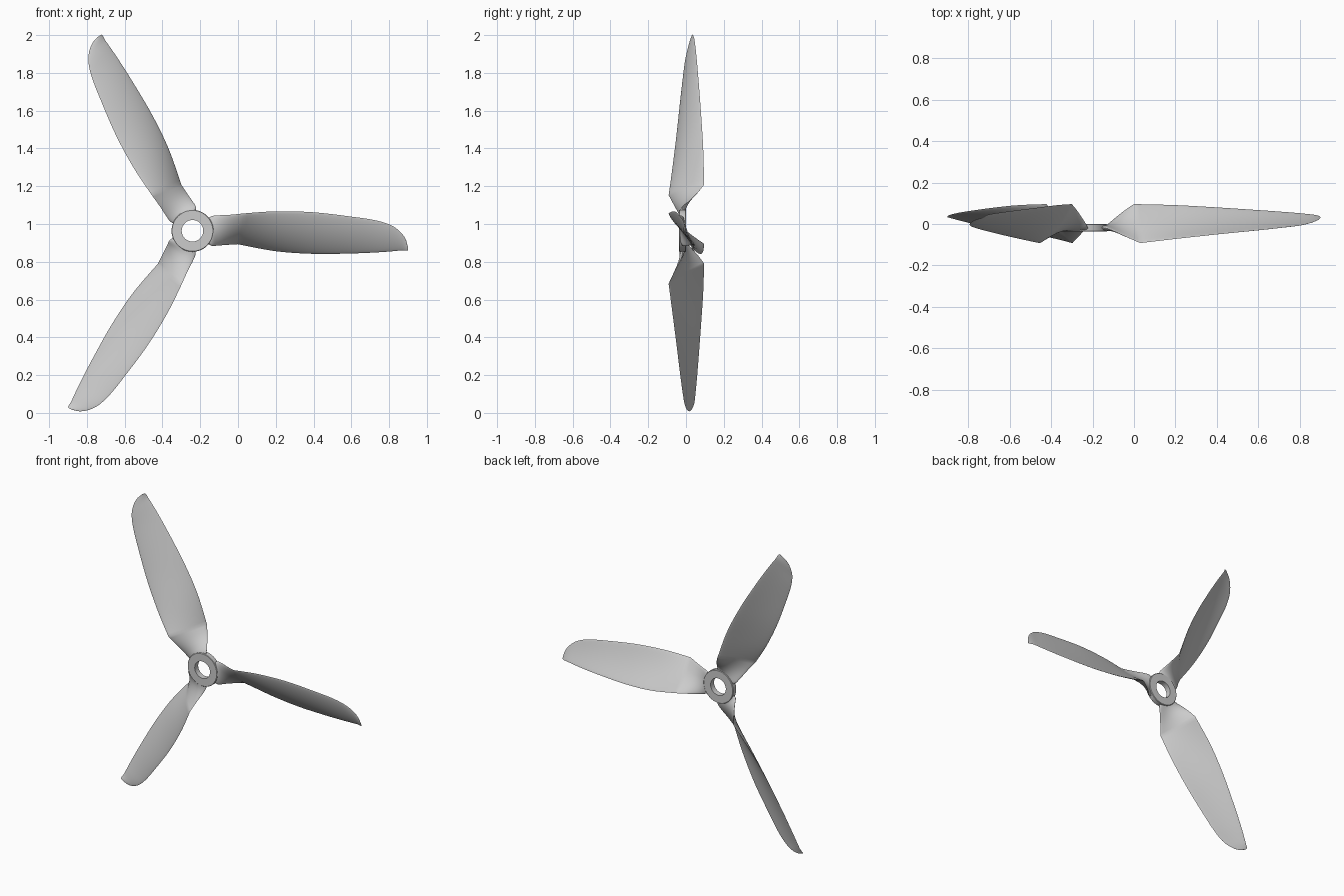
import bpy, bmesh, math
from mathutils import Vector, Matrix

if "Cube" in bpy.data.objects:
    bpy.data.objects.remove(bpy.data.objects["Cube"])

HUB = Vector((-0.241, 0.0, 0.964))


def make_object(name, bm):
    bmesh.ops.recalc_face_normals(bm, faces=bm.faces)
    mesh = bpy.data.meshes.new(name)
    bm.to_mesh(mesh)
    bm.free()
    ob = bpy.data.objects.new(name, mesh)
    bpy.context.collection.objects.link(ob)
    bpy.context.view_layer.objects.active = ob
    ob.select_set(True)
    bpy.ops.object.shade_smooth_by_angle(angle=math.radians(35))
    ob.select_set(False)
    return ob


def spline(keys, steps):
    """Catmull-Rom through rows of numbers."""
    out = []
    for i in range(len(keys) - 1):
        p0, p1 = keys[max(i - 1, 0)], keys[i]
        p2, p3 = keys[i + 1], keys[min(i + 2, len(keys) - 1)]
        for s in range(steps):
            t = s / steps
            out.append([0.5 * (2 * b + (c - a) * t + (2 * a - 5 * b + 4 * c - d) * t * t
                               + (3 * b - a - 3 * c + d) * t ** 3)
                        for a, b, c, d in zip(p0, p1, p2, p3)])
    out.append(list(keys[-1]))
    return out


# blade sections: leading edge x,y,z / trailing edge x,y,z / thickness / camber
root = [
    (-0.175, -0.018, 1.020, -0.175, -0.018, 0.905, 0.034, 0.0),
    (-0.140, -0.019, 1.041, -0.140, -0.016, 0.885, 0.030, 0.002),
    (-0.100, -0.033, 1.046, -0.105, 0.016, 0.886, 0.024, 0.006),
    (-0.040, -0.061, 1.049, -0.050, 0.062, 0.890, 0.019, 0.012),
    (0.030, -0.092, 1.056, 0.000, 0.096, 0.893, 0.016, 0.016),
]
outer = [
    root[-1],
    (0.20, -0.072, 1.067, 0.20, 0.091, 0.856, 0.015, 0.018),
    (0.40, -0.050, 1.062, 0.40, 0.080, 0.842, 0.013, 0.015),
    (0.60, -0.030, 1.039, 0.60, 0.067, 0.844, 0.011, 0.011),
    (0.72, -0.017, 1.021, 0.74, 0.057, 0.850, 0.009, 0.008),
    (0.80, -0.007, 0.998, 0.82, 0.050, 0.856, 0.008, 0.006),
    (0.85, 0.005, 0.967, 0.865, 0.045, 0.860, 0.007, 0.004),
    (0.885, 0.018, 0.925, 0.888, 0.040, 0.859, 0.005, 0.002),
    (0.899, 0.030, 0.880, 0.899, 0.034, 0.861, 0.003, 0.0),
]
stations = spline(root, 4)[:-1] + spline(outer, 6)


def blade(name, angle):
    n = 14
    bm = bmesh.new()
    rings = []
    for sx, sy, sz, ex, ey, ez, thick, camber in stations:
        a, b = Vector((sx, sy, sz)), Vector((ex, ey, ez))
        d = b - a
        front = Vector((0, d.z, -d.y)).normalized()
        upper, lower = [], []
        for i in range(n + 1):
            t = 0.5 - 0.5 * math.cos(math.pi * i / n)
            bulge = 4 * t * (1 - t)
            mid = a + d * t + front * camber * bulge
            half = front * thick * 0.5 * max(bulge, 0.0) ** 0.5
            upper.append(mid + half)
            if 0 < i < n:
                lower.append(mid - half)
        rings.append([bm.verts.new(p) for p in upper + lower[::-1]])
    for r, q in zip(rings, rings[1:]):
        for i in range(len(r)):
            j = (i + 1) % len(r)
            bm.faces.new((r[i], r[j], q[j], q[i]))
    bm.faces.new(rings[0])
    bm.faces.new(rings[-1])
    # turn around the hub axis
    bmesh.ops.rotate(bm, verts=bm.verts, cent=HUB,
                     matrix=Matrix.Rotation(-angle, 3, 'Y'))
    return make_object(name, bm)


for k in range(3):
    blade("blade_%d" % (k + 1), math.radians(120 * k))

# hub ring: rectangular profile with tiny bevels spun around y
bm = bmesh.new()
profile = [(0.057, -0.037), (0.108, -0.037), (0.111, -0.034),
           (0.111, -0.003), (0.108, 0.0), (0.057, 0.0)]
seg = 64
loops = []
for s in range(seg):
    c, v = math.cos(2 * math.pi * s / seg), math.sin(2 * math.pi * s / seg)
    loops.append([bm.verts.new(HUB + Vector((r * c, y, r * v))) for r, y in profile])
for s in range(seg):
    p, q = loops[s], loops[(s + 1) % seg]
    for i in range(len(profile)):
        j = (i + 1) % len(profile)
        bm.faces.new((p[i], p[j], q[j], q[i]))
make_object("hub_ring", bm)
